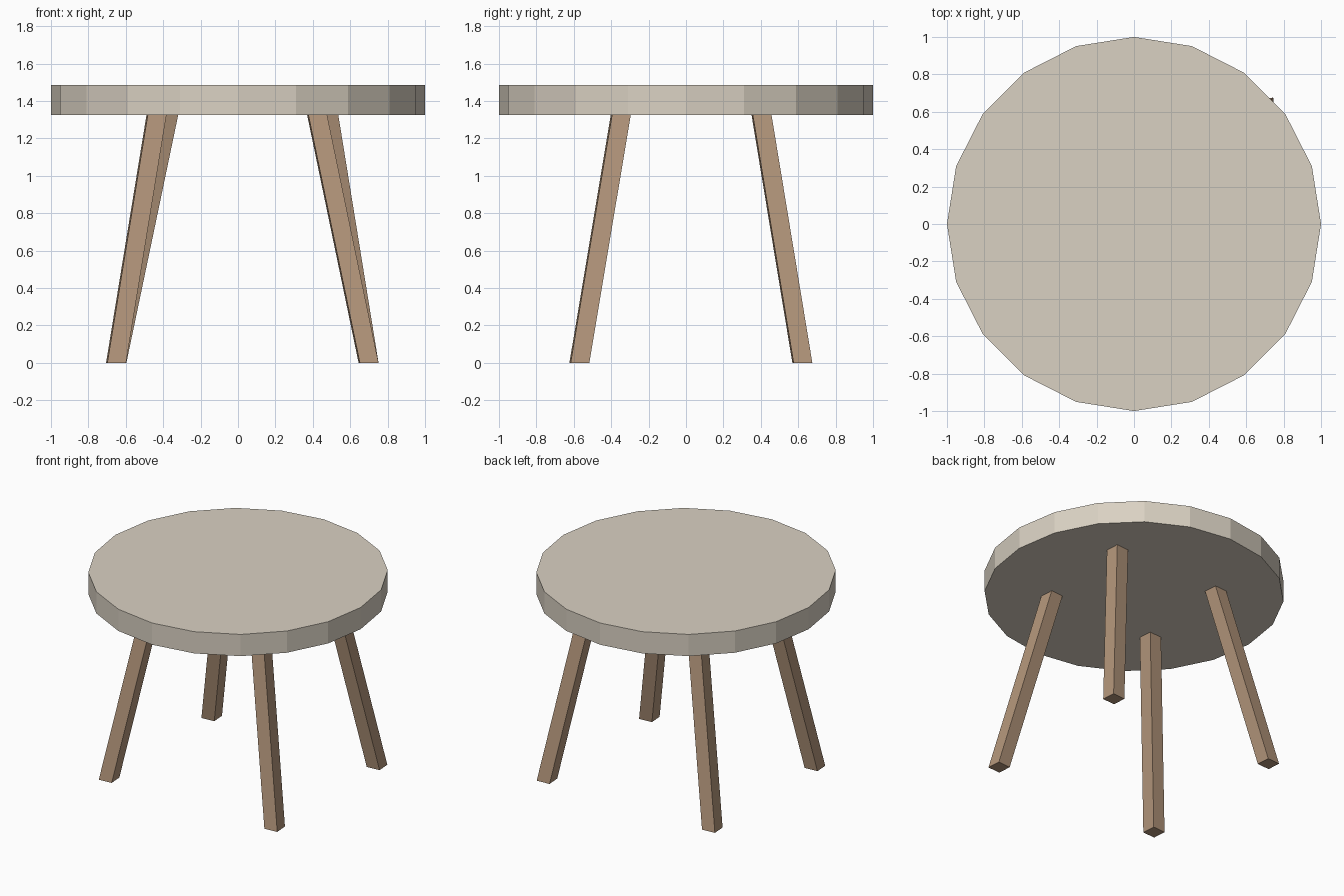
import bpy, bmesh, math
from mathutils import Matrix

if "Cube" in bpy.data.objects:
    bpy.data.objects.remove(bpy.data.objects["Cube"])


def material(name, color):
    m = bpy.data.materials.new(name)
    m.diffuse_color = (*color, 1)
    m.use_nodes = True
    m.node_tree.nodes["Principled BSDF"].inputs["Base Color"].default_value = m.diffuse_color
    return m


def finish(bm, name, mat):
    bmesh.ops.recalc_face_normals(bm, faces=bm.faces)
    mesh = bpy.data.meshes.new(name)
    bm.to_mesh(mesh)
    bm.free()
    mesh.materials.append(mat)
    obj = bpy.data.objects.new(name, mesh)
    bpy.context.collection.objects.link(obj)
    return obj


stone = material("pale_cream", (0.70, 0.64, 0.545))
wood = material("brown_wood", (0.445, 0.30, 0.195))

SEAT_BOTTOM, SEAT_TOP = 1.325, 1.485

# Seat: flat-shaded 20-sided disc with a corner on each axis
bm = bmesh.new()
rings = []
for z in (SEAT_BOTTOM, SEAT_TOP):
    rings.append([bm.verts.new((math.cos(math.tau * i / 20), math.sin(math.tau * i / 20), z))
                  for i in range(20)])
low, high = rings
bm.faces.new(low[::-1])
bm.faces.new(high)
for i in range(20):
    j = (i + 1) % 20
    bm.faces.new((low[i], low[j], high[j], high[i]))
finish(bm, "seat", stone)


# Legs: square posts splayed outward, with level ends and a slight twist
def leg(name, foot, top, side=0.10, yaw=math.radians(4)):
    bm = bmesh.new()
    bmesh.ops.create_cube(bm, size=1)
    rot = Matrix.Rotation(yaw, 3, 'Z')
    for v in bm.verts:
        up = v.co.z > 0
        p = rot @ v.co
        cx, cy = top if up else foot
        v.co = (cx + p.x * side, cy + p.y * side, SEAT_BOTTOM + 0.005 if up else 0)
    finish(bm, name, wood)


leg("front_left_leg", (-0.652, -0.57), (-0.435, -0.348))
leg("front_right_leg", (0.698, -0.57), (0.422, -0.348))
leg("back_left_leg", (-0.650, 0.622), (-0.372, 0.403))
leg("back_right_leg", (0.698, 0.622), (0.482, 0.403))
